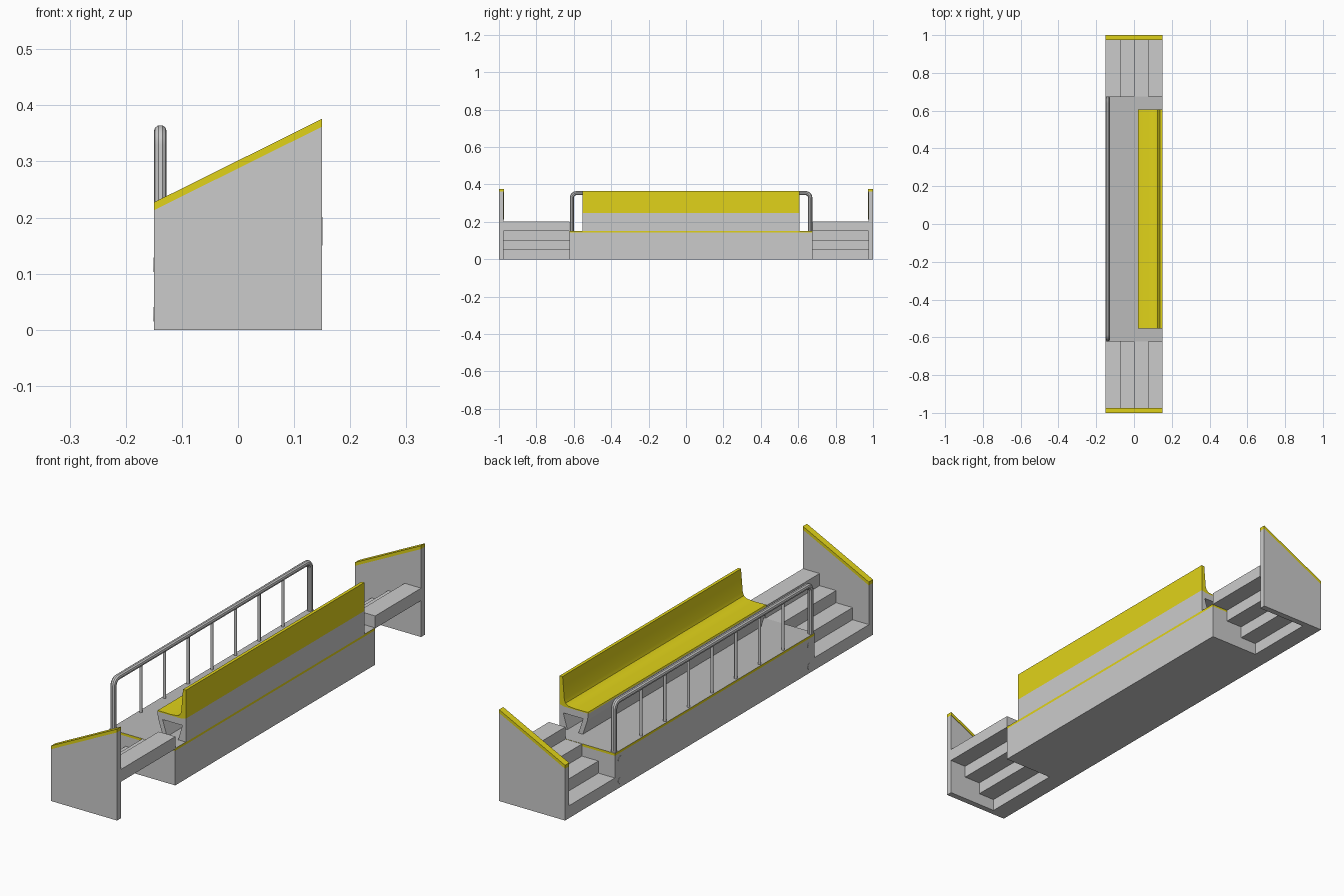
import bpy, bmesh, math
from mathutils import Vector

if "Cube" in bpy.data.objects:
    bpy.data.objects.remove(bpy.data.objects["Cube"])

yellow = bpy.data.materials.new("yellow")
yellow.diffuse_color = (0.75, 0.65, 0.01, 1)
yellow.use_nodes = True
yellow.node_tree.nodes["Principled BSDF"].inputs["Base Color"].default_value = yellow.diffuse_color
grey = bpy.data.materials.new("grey")
grey.diffuse_color = (0.5, 0.5, 0.5, 1)
grey.use_nodes = True
grey.node_tree.nodes["Principled BSDF"].inputs["Base Color"].default_value = grey.diffuse_color


def finish(bm, name, mat=None):
    bmesh.ops.recalc_face_normals(bm, faces=bm.faces)
    mesh = bpy.data.meshes.new(name)
    bm.to_mesh(mesh)
    bm.free()
    ob = bpy.data.objects.new(name, mesh)
    bpy.context.collection.objects.link(ob)
    if mat:
        mesh.materials.append(mat)
    return ob


def extrude_y(name, profile, y0, y1, mat=None):
    """Extrude an (x, z) outline from y0 to y1."""
    bm = bmesh.new()
    face = bm.faces.new([bm.verts.new((x, y0, z)) for x, z in profile])
    new = bmesh.ops.extrude_face_region(bm, geom=[face])["geom"]
    bmesh.ops.translate(bm, vec=(0, y1 - y0, 0),
                        verts=[v for v in new if isinstance(v, bmesh.types.BMVert)])
    return finish(bm, name, mat)


def box(name, x0, x1, y0, y1, z0, z1, mat=None):
    return extrude_y(name, [(x0, z0), (x1, z0), (x1, z1), (x0, z1)], y0, y1, mat)


def smooth(ob):
    bpy.ops.object.select_all(action='DESELECT')
    ob.select_set(True)
    bpy.context.view_layer.objects.active = ob
    bpy.ops.object.shade_smooth_by_angle(angle=math.radians(35))


def cylinder(name, radius, depth, loc, rot=(0, 0, 0), sides=16):
    bpy.ops.mesh.primitive_cylinder_add(vertices=sides, radius=radius, depth=depth,
                                        location=loc, rotation=rot)
    ob = bpy.context.object
    ob.name = name
    smooth(ob)
    return ob


Y0, Y1 = -0.622, 0.676

# platform, with a yellow rim around its upper edge
box("platform", -0.15, 0.15, Y0, Y1, 0, 0.142)
rim = box("platform_rim", -0.15, 0.15, Y0, Y1, 0.142, 0.152, yellow)
rim.data.materials.append(grey)
for p in rim.data.polygons:
    p.material_index = 1 if abs(p.normal.z) > 0.5 else 0

# stairs (stepped on top and underneath) and sloped end panels
for end, inner, side in (("front", Y0, -1), ("back", Y1, 1)):
    for i in range(4):
        x = -0.15 + 0.075 * i
        box(f"{end}_step_{i + 1}", x, x + 0.0755, side * 0.975, inner,
            0.05 * i, 0.05 * (i + 1) + 0.001)
    extrude_y(f"{end}_panel", [(-0.15, 0), (0.15, 0), (0.15, 0.362), (-0.15, 0.213)],
              side * 0.975, side)
    extrude_y(f"{end}_panel_cap",
              [(-0.15, 0.213), (0.15, 0.362), (0.15, 0.376), (-0.15, 0.227)],
              side * 0.973, side, yellow)

# bench base: a channel with two legs
S0, S1 = -0.553, 0.606
extrude_y("bench_base",
          [(0.02, 0.243), (0.024, 0.215), (0.045, 0.151), (0.065, 0.151), (0.044, 0.216),
           (0.134, 0.216), (0.115, 0.151), (0.15, 0.151), (0.15, 0.248), (0.13, 0.243)], S0, S1)

# seat and backrest with a soft inner corner
smooth(extrude_y("seat_and_backrest",
                 [(0.02, 0.243), (0.13, 0.243), (0.15, 0.248), (0.15, 0.365), (0.137, 0.365),
                  (0.129, 0.272), (0.124, 0.258), (0.112, 0.25), (0.08, 0.247), (0.022, 0.248)],
                 S0, S1, yellow))

# handrail tube with rounded corners
R, RX, TOP, C = 0.0115, -0.1385, 0.3535, 0.025
a, b = Y0 + R, Y1 - R
path = [(a, 0.148)]
for cy, start in ((a + C, 180), (b - C, 90)):
    for k in range(7):
        t = math.radians(start - 15 * k)
        path.append((cy + C * math.cos(t), TOP - C + C * math.sin(t)))
path.append((b, 0.148))
curve = bpy.data.curves.new("handrail", 'CURVE')
curve.dimensions = '3D'
curve.bevel_depth = R
curve.bevel_resolution = 3
curve.use_fill_caps = True
spline = curve.splines.new('POLY')
spline.points.add(len(path) - 1)
for p, (y, z) in zip(spline.points, path):
    p.co = (RX, y, z, 1)
rail = bpy.data.objects.new("handrail", curve)
bpy.context.collection.objects.link(rail)
bpy.ops.object.select_all(action='DESELECT')
rail.select_set(True)
bpy.context.view_layer.objects.active = rail
bpy.ops.object.convert(target='MESH')
smooth(bpy.context.object)

# balusters
for i in range(7):
    cylinder(f"baluster_{i + 1}", 0.006, TOP - 0.15, (RX, -0.433 + 0.1537 * i, (TOP + 0.15) / 2), sides=12)

# bolts on the stair-side face
for y in (Y0 + 0.034, Y1 - 0.034):
    for z in (0.028, 0.116):
        cylinder("bolt", 0.013, 0.004, (-0.149, y, z), (0, math.pi / 2, 0))
